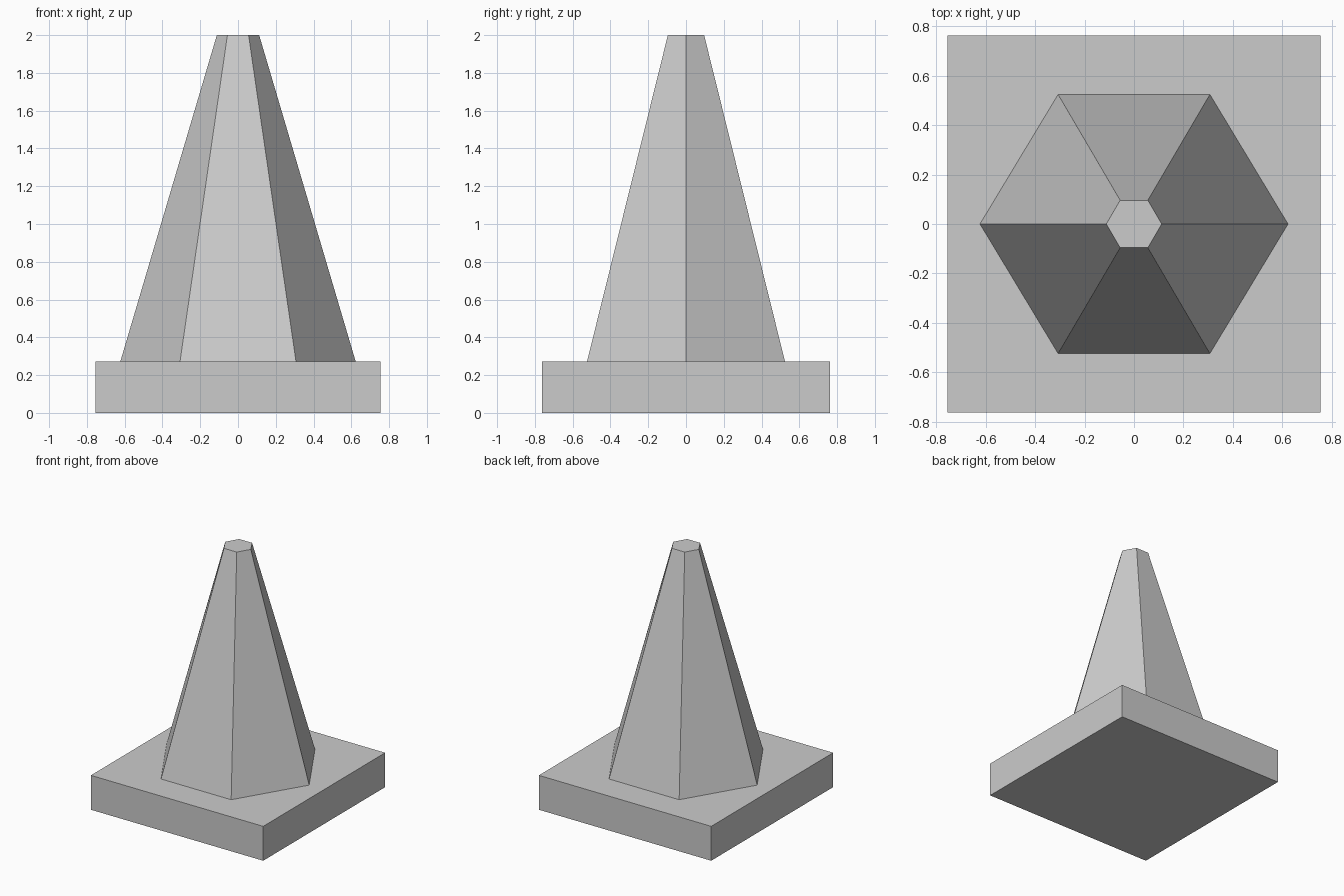
import bpy
import bmesh

cube = bpy.data.objects.get("Cube")
if cube:
    bpy.data.objects.remove(cube, do_unlink=True)

grey = bpy.data.materials.new("plain grey")
grey.use_nodes = True
colour = (0.6, 0.6, 0.6, 1)
grey.diffuse_color = colour
grey.node_tree.nodes["Principled BSDF"].inputs["Base Color"].default_value = colour

BASE_TOP = 0.272


def frustum(name, lower, upper, z0, z1):
    """Flat-faced solid joining two matching outlines."""
    bm = bmesh.new()
    low = [bm.verts.new((x, y, z0)) for x, y in lower]
    top = [bm.verts.new((x, y, z1)) for x, y in upper]
    bm.faces.new(low[::-1])
    bm.faces.new(top)
    for i in range(len(low)):
        j = (i + 1) % len(low)
        bm.faces.new((low[i], low[j], top[j], top[i]))
    bmesh.ops.recalc_face_normals(bm, faces=bm.faces)
    mesh = bpy.data.meshes.new(name)
    bm.to_mesh(mesh)
    bm.free()
    mesh.materials.append(grey)
    obj = bpy.data.objects.new(name, mesh)
    bpy.context.collection.objects.link(obj)
    return obj


def rectangle(x, y):
    return [(-x, -y), (x, -y), (x, y), (-x, y)]


def hexagon(tip, x, y):
    return [(-x, -y), (x, -y), (tip, 0), (x, y), (-x, y), (-tip, 0)]


# Square foot
foot = rectangle(0.754, 0.762)
frustum("base_plate", foot, foot, 0, BASE_TOP)

# Six-sided tapering body with a flat top
frustum("cone_body", hexagon(0.623, 0.307, 0.524),
        hexagon(0.112, 0.056, 0.096), BASE_TOP, 2)
